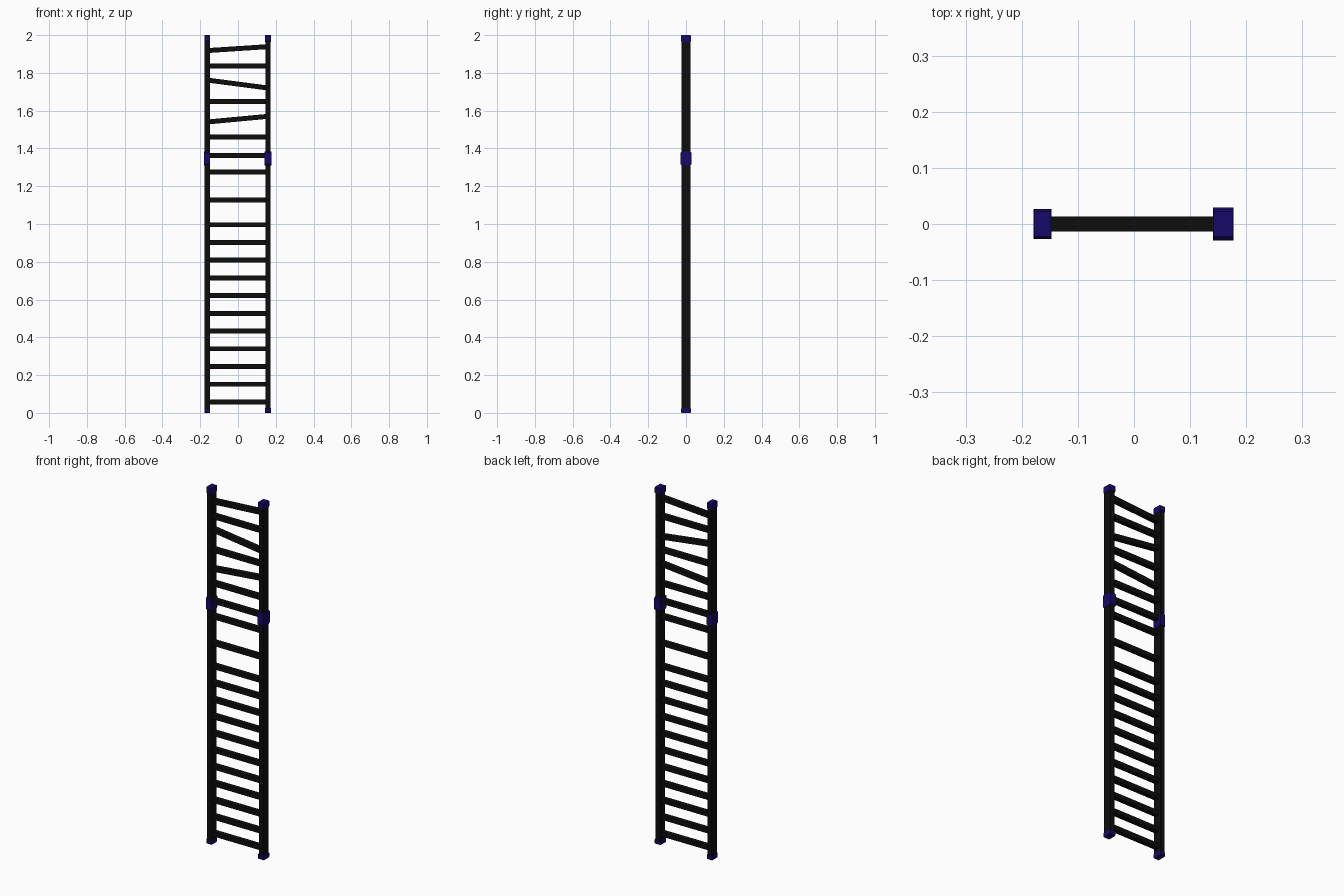
import bpy, bmesh, math
from mathutils import Matrix

if "Cube" in bpy.data.objects:
    bpy.data.objects.remove(bpy.data.objects["Cube"])


def material(name, color):
    m = bpy.data.materials.new(name)
    m.diffuse_color = color
    m.use_nodes = True
    m.node_tree.nodes["Principled BSDF"].inputs["Base Color"].default_value = m.diffuse_color
    return m


BLACK = material("black_paint", (0.004, 0.004, 0.004, 1))
NAVY = material("navy_plastic", (0.008, 0.003, 0.14, 1))


def block(name, center, size, mat, chamfer=0.0, tilt=0.0):
    """Box with optional chamfer on the edges running along x, tilted about y."""
    bm = bmesh.new()
    bmesh.ops.create_cube(bm, size=1, matrix=Matrix.Diagonal((*size, 1)))
    if chamfer:
        edges = [e for e in bm.edges
                 if abs(e.verts[0].co.x - e.verts[1].co.x) > 1e-5]
        bmesh.ops.bevel(bm, geom=edges, offset=chamfer, segments=1,
                        affect='EDGES')
    mesh = bpy.data.meshes.new(name)
    bm.to_mesh(mesh)
    bm.free()
    mesh.materials.append(mat)
    ob = bpy.data.objects.new(name, mesh)
    ob.location = center
    ob.rotation_euler.y = tilt
    bpy.context.collection.objects.link(ob)
    return ob


# Side rails with foot, collar and top cap; the right fittings are a bit larger
LEFT, RIGHT = -0.163, 0.159
for side, x, w, d in (("left", LEFT, 0.032, 0.054), ("right", RIGHT, 0.036, 0.059)):
    block(f"{side}_rail", (x, 0, 1.0), (0.027, 0.048, 1.98), BLACK)
    block(f"{side}_foot", (x, 0, 0.0135), (w - 0.002, 0.052, 0.027), NAVY, 0.004)
    block(f"{side}_collar", (x, 0, 1.347), (w, d, 0.076), NAVY, 0.008)
    block(f"{side}_top_cap", (x, 0, 1.982), (w - 0.002, 0.052, 0.036), NAVY, 0.004)

# Rungs: height at the left and right rail (a few are crooked)
level = [0.058 + 0.0938 * i for i in range(11)] + [1.126, 1.275, 1.362, 1.46, 1.648, 1.836]
rungs = [(z, z) for z in level] + [(1.54, 1.57), (1.762, 1.72), (1.918, 1.939)]
span = RIGHT - LEFT
for i, (zl, zr) in enumerate(sorted(rungs)):
    rise = zr - zl
    block(f"rung_{i + 1}", ((LEFT + RIGHT) / 2, 0, (zl + zr) / 2),
          (math.hypot(span, rise), 0.027, 0.026), BLACK,
          tilt=-math.atan2(rise, span))
